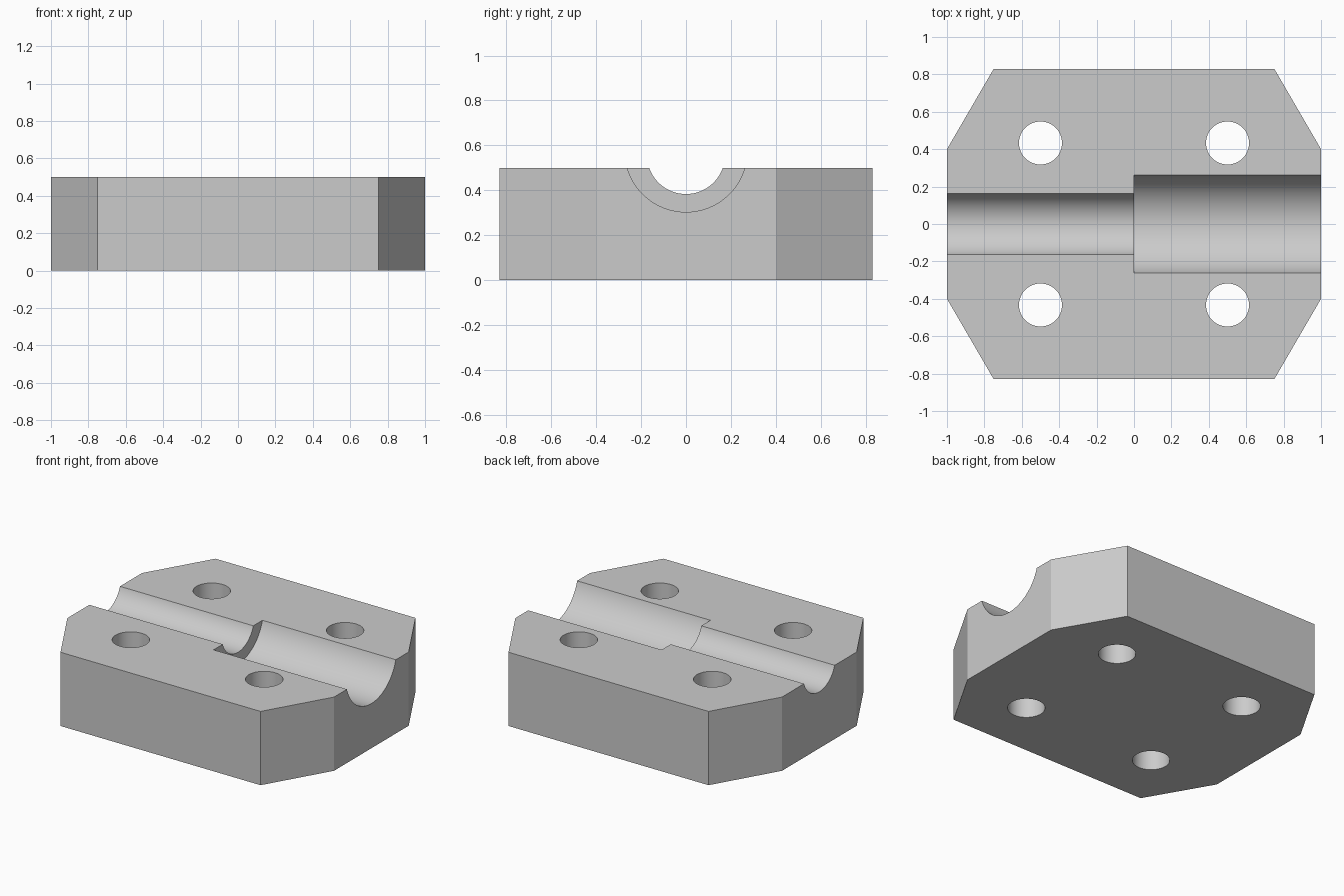
import bpy
import bmesh
from math import pi
from mathutils import Matrix

default = bpy.data.objects.get("Cube")
if default:
    bpy.data.objects.remove(default, do_unlink=True)

HEIGHT = 0.5

# Single plain grey
grey = bpy.data.materials.new("light grey")
grey.use_nodes = True
colour = (0.6, 0.6, 0.6, 1)
grey.diffuse_color = colour
grey.node_tree.nodes["Principled BSDF"].inputs["Base Color"].default_value = colour


def add_object(name, bm):
    bmesh.ops.recalc_face_normals(bm, faces=bm.faces)
    mesh = bpy.data.meshes.new(name)
    bm.to_mesh(mesh)
    bm.free()
    mesh.materials.append(grey)
    obj = bpy.data.objects.new(name, mesh)
    bpy.context.collection.objects.link(obj)
    return obj


def cylinder(name, radius, length, centre, along_x=False, sides=64):
    bm = bmesh.new()
    turn = Matrix.Rotation(pi / 2, 4, "Y") if along_x else Matrix()
    bmesh.ops.create_cone(bm, cap_ends=True, segments=sides, radius1=radius,
                          radius2=radius, depth=length,
                          matrix=Matrix.Translation(centre) @ turn)
    return add_object(name, bm)


def groove(name, half_width, depth, x_start, x_end):
    # Circle through both lips and the lowest point of the groove
    radius = (half_width ** 2 + depth ** 2) / (2 * depth)
    centre = ((x_start + x_end) / 2, 0, HEIGHT - depth + radius)
    return cylinder(name, radius, x_end - x_start, centre, True, 128)


# Block with four clipped corners
corners = [(0.75, 0.83), (1, 0.4)]
quarter = corners + [(x, -y) for x, y in reversed(corners)]
outline = quarter + [(-x, -y) for x, y in quarter]
bm = bmesh.new()
base = bm.faces.new([bm.verts.new((x, y, 0)) for x, y in outline])
top = bmesh.ops.extrude_face_region(bm, geom=[base], use_keep_orig=True)
bmesh.ops.translate(bm, vec=(0, 0, HEIGHT),
                    verts=[v for v in top["geom"] if isinstance(v, bmesh.types.BMVert)])
block = add_object("clamp_block", bm)

# Stepped groove and four bolt holes
cutters = [groove("narrow_groove_cutter", 0.164, 0.117, -1.1, 0.3),
           groove("wide_groove_cutter", 0.262, 0.197, 0, 1.1)]
for x in (-0.5, 0.5):
    for y in (-0.433, 0.433):
        cutters.append(cylinder("bolt_hole_cutter", 0.115, 1, (x, y, HEIGHT / 2)))

bpy.ops.object.select_all(action="DESELECT")
block.select_set(True)
bpy.context.view_layer.objects.active = block
for cutter in cutters:
    cutter.hide_render = True
    mod = block.modifiers.new("cut", "BOOLEAN")
    mod.operation = "DIFFERENCE"
    mod.solver = "EXACT"
    mod.object = cutter
    bpy.ops.object.modifier_apply(modifier=mod.name)
    bpy.data.objects.remove(cutter, do_unlink=True)

bpy.ops.object.shade_smooth_by_angle(angle=pi / 6)
